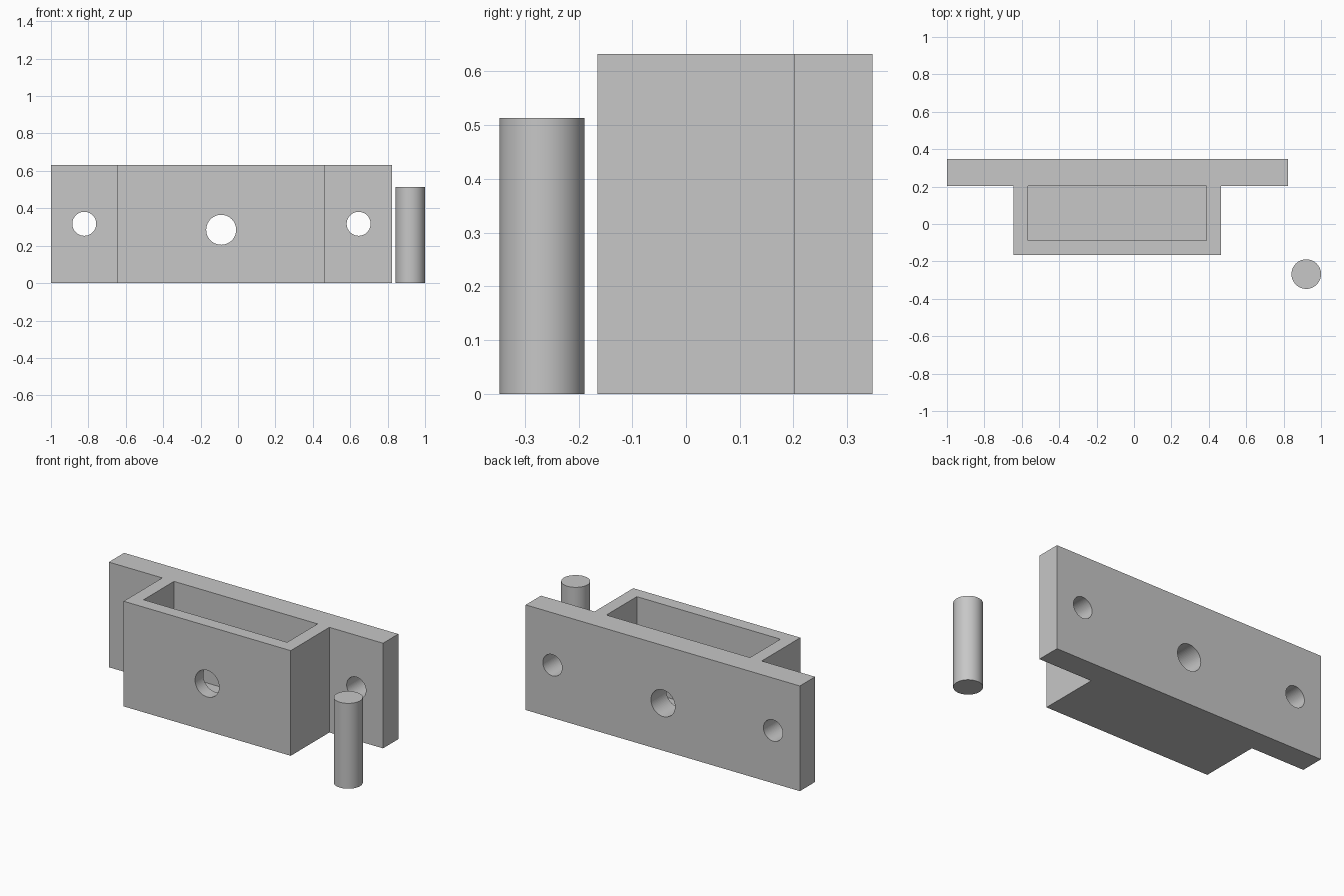
import bpy
from mathutils import Matrix, Vector
import bmesh
import math

cube = bpy.data.objects.get("Cube")
if cube:
    bpy.data.objects.remove(cube, do_unlink=True)

# Single plain grey
grey = bpy.data.materials.new("light grey")
grey.use_nodes = True
colour = (0.57, 0.57, 0.57, 1)
grey.diffuse_color = colour
grey.node_tree.nodes["Principled BSDF"].inputs["Base Color"].default_value = colour


def add_object(name, bm):
    bmesh.ops.recalc_face_normals(bm, faces=bm.faces)
    mesh = bpy.data.meshes.new(name)
    bm.to_mesh(mesh)
    bm.free()
    mesh.materials.append(grey)
    obj = bpy.data.objects.new(name, mesh)
    bpy.context.collection.objects.link(obj)
    return obj


def prism(name, outline, bottom, top):
    bm = bmesh.new()
    face = bm.faces.new([bm.verts.new((x, y, bottom)) for x, y in outline])
    grown = bmesh.ops.extrude_face_region(bm, geom=[face])["geom"]
    verts = [v for v in grown if isinstance(v, bmesh.types.BMVert)]
    bmesh.ops.translate(bm, verts=verts, vec=(0, 0, top - bottom))
    return add_object(name, bm)


def cylinder(name, centre, radius, depth, along_y=False):
    bm = bmesh.new()
    turn = Matrix.Rotation(math.pi / 2 if along_y else 0, 4, "X")
    bmesh.ops.create_cone(bm, cap_ends=True, segments=64, radius1=radius,
                          radius2=radius, depth=depth,
                          matrix=Matrix.Translation(Vector(centre)) @ turn)
    return add_object(name, bm)


def cut(target, cutter):
    cutter.hide_render = True
    cutter.hide_viewport = True
    cutter.display_type = "WIRE"
    mod = target.modifiers.new(cutter.name, "BOOLEAN")
    mod.operation = "DIFFERENCE"
    mod.solver = "EXACT"
    mod.object = cutter


def smooth(obj):
    bpy.ops.object.select_all(action="DESELECT")
    obj.select_set(True)
    bpy.context.view_layer.objects.active = obj
    bpy.ops.object.shade_smooth_by_angle(angle=math.radians(30))


# Back plate and projecting box share one T-shaped outline
left, right, back, step, front = -1.0, 0.823, 0.347, 0.202, -0.165
box_left, box_right, height, wall = -0.645, 0.466, 0.632, 0.078
housing = prism("mounting_housing", [
    (left, back), (left, step), (box_left, step), (box_left, front),
    (box_right, front), (box_right, step), (right, step), (right, back)],
    0, height)

# Open-topped pocket with a closed floor
x0, x1, y0 = box_left + wall, box_right - wall, front + wall
cut(housing, prism("pocket_cutter",
                   [(x0, y0), (x1, y0), (x1, step), (x0, step)],
                   0.08, height + 0.2))

# Pin hole through the box, screw holes through the flanges
for name, x, z, radius in (("pin_hole_cutter", -0.09, 0.285, 0.08),
                           ("right_screw_hole_cutter", -0.822, 0.317, 0.064),
                           ("left_screw_hole_cutter", 0.645, 0.317, 0.064)):
    cut(housing, cylinder(name, (x, 0.1, z), radius, 1, along_y=True))
smooth(housing)

# Loose pin standing beside the housing
pin_height = 0.513
smooth(cylinder("loose_pin", (0.921, -0.268, pin_height / 2), 0.079, pin_height))
